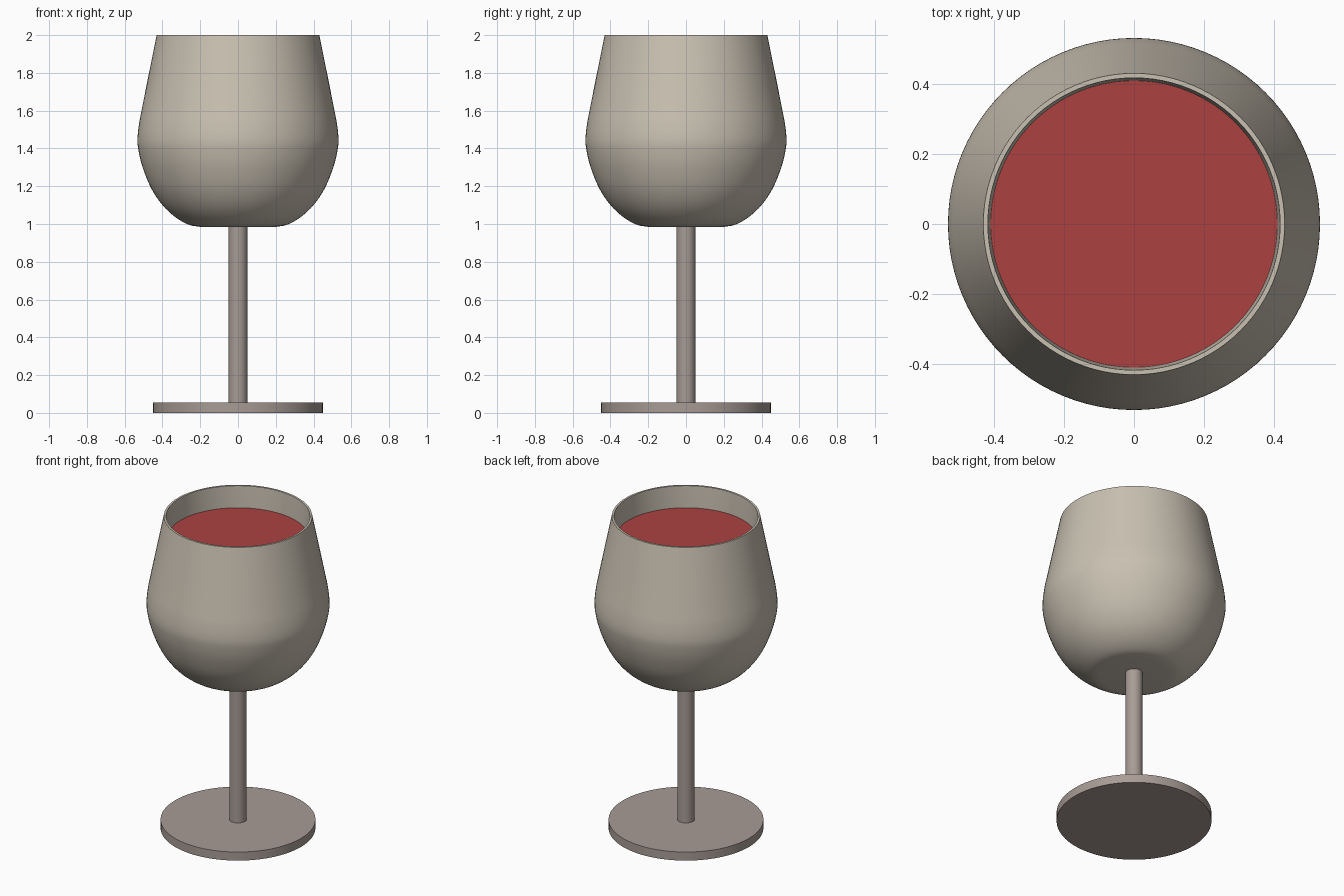
import bpy, bmesh, math
from mathutils import Vector

if "Cube" in bpy.data.objects:
    bpy.data.objects.remove(bpy.data.objects["Cube"])

SEGMENTS = 96


def material(name, rgb):
    m = bpy.data.materials.new(name)
    m.diffuse_color = (*rgb, 1.0)
    m.use_nodes = True
    m.node_tree.nodes["Principled BSDF"].inputs["Base Color"].default_value = m.diffuse_color
    return m


def smooth_curve(pts, steps=4):
    """Catmull-Rom curve through the given (radius, height) points."""
    p = [Vector(q) for q in pts]
    p = [2 * p[0] - p[1]] + p + [2 * p[-1] - p[-2]]
    out = []
    for a, b, c, d in zip(p, p[1:], p[2:], p[3:]):
        for i in range(steps):
            t = i / steps
            out.append(0.5 * (2 * b + (c - a) * t + (2 * a - 5 * b + 4 * c - d) * t**2
                              + (3 * b - a - 3 * c + d) * t**3))
    return [tuple(v) for v in out] + [tuple(pts[-1])]


def lathe(name, profile, mat):
    """Spin a (radius, height) profile, starting and ending on the axis, about z."""
    bm = bmesh.new()
    verts = [bm.verts.new((r, 0, z)) for r, z in profile]
    edges = [bm.edges.new(e) for e in zip(verts, verts[1:])]
    bmesh.ops.spin(bm, geom=verts + edges, cent=(0, 0, 0), axis=(0, 0, 1),
                   angle=math.tau, steps=SEGMENTS, use_merge=True)
    bmesh.ops.remove_doubles(bm, verts=bm.verts, dist=1e-5)
    bmesh.ops.recalc_face_normals(bm, faces=bm.faces)
    mesh = bpy.data.meshes.new(name)
    bm.to_mesh(mesh)
    bm.free()
    ob = bpy.data.objects.new(name, mesh)
    bpy.context.collection.objects.link(ob)
    mesh.materials.append(mat)
    bpy.ops.object.select_all(action='DESELECT')
    ob.select_set(True)
    bpy.context.view_layer.objects.active = ob
    bpy.ops.object.shade_smooth_by_angle(angle=math.radians(35))
    return ob


bowl_mat = material("pale_beige_glass", (0.578, 0.527, 0.440))
stem_mat = material("warm_grey", (0.392, 0.332, 0.301))
wine_mat = material("wine_red", (0.407, 0.053, 0.053))

# Bowl: outer wall up to the rim, then down the inner wall
outer = smooth_curve([(0.20, 0.985), (0.26, 0.996), (0.33, 1.035), (0.40, 1.10),
                      (0.46, 1.19), (0.505, 1.30), (0.527, 1.39), (0.532, 1.45),
                      (0.524, 1.53), (0.505, 1.63), (0.431, 2.0)])
inner = [(0.418, 2.0), (0.409, 1.84), (0.40, 1.45), (0.36, 1.25), (0.25, 1.10), (0, 1.05)]
lathe("bowl", [(0, 0.995)] + outer + inner, bowl_mat)

# Wine filling the bowl
lathe("wine", [(0, 1.06), (0.245, 1.11), (0.355, 1.26), (0.395, 1.45),
               (0.411, 1.862), (0, 1.862)], wine_mat)

# Stem and foot
lathe("stem", [(0, 0.03), (0.05, 0.03), (0.05, 1.01), (0, 1.01)], stem_mat)
lathe("foot", [(0, 0), (0.45, 0), (0.45, 0.055), (0, 0.055)], stem_mat)
